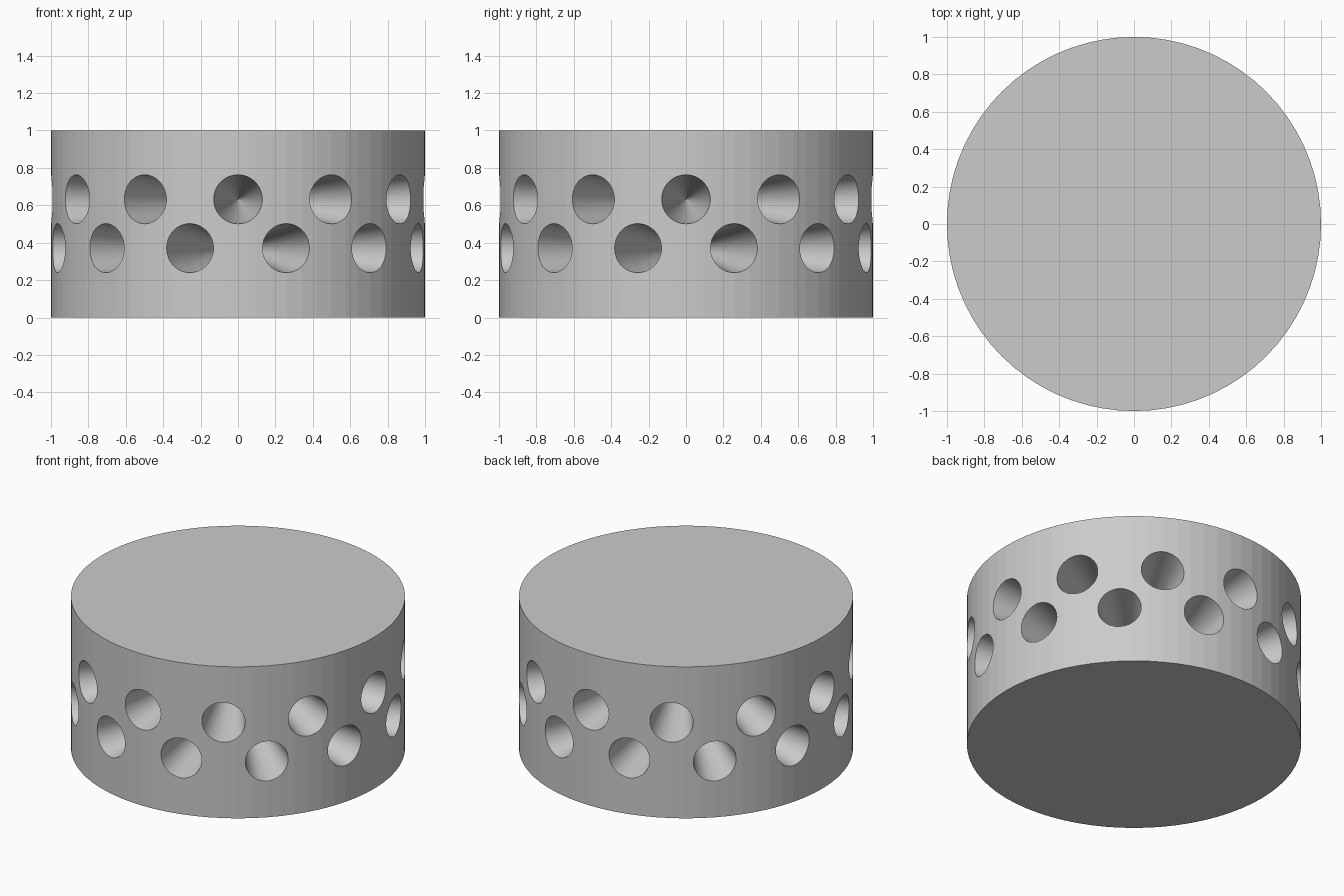
import bpy, bmesh, math
from mathutils import Matrix

old = bpy.data.objects.get("Cube")
if old:
    bpy.data.objects.remove(old, do_unlink=True)

RADIUS, HEIGHT = 1.0, 1.0
HOLE_RADIUS = 0.131
HOLES_PER_ROW = 12
REACH = 1.1           # cutters start just outside the wall
TIP = 0.005           # cutters end just short of the axis

grey = bpy.data.materials.new("plain grey")
grey.use_nodes = True
colour = (0.6, 0.6, 0.6, 1)
grey.diffuse_color = colour
grey.node_tree.nodes["Principled BSDF"].inputs["Base Color"].default_value = colour


def make_object(name, bm):
    mesh = bpy.data.meshes.new(name)
    bm.to_mesh(mesh)
    bm.free()
    mesh.materials.append(grey)
    obj = bpy.data.objects.new(name, mesh)
    bpy.context.collection.objects.link(obj)
    return obj


# Solid drum
bm = bmesh.new()
bmesh.ops.create_cone(bm, cap_ends=True, segments=72, radius1=RADIUS,
                      radius2=RADIUS, depth=HEIGHT,
                      matrix=Matrix.Translation((0, 0, HEIGHT / 2)))
drum = make_object("drum", bm)

# Tapered holes pointing at the axis, in two staggered rows
bm = bmesh.new()
step = 2 * math.pi / HOLES_PER_ROW
for height, offset in ((0.632, 0), (0.371, step / 2)):
    for i in range(HOLES_PER_ROW):
        place = (Matrix.Translation((0, 0, height))
                 @ Matrix.Rotation(i * step + offset, 4, 'Z')
                 @ Matrix.Translation(((REACH + TIP) / 2, 0, 0))
                 @ Matrix.Rotation(-math.pi / 2, 4, 'Y'))
        bmesh.ops.create_cone(bm, cap_ends=True, segments=64,
                              radius1=HOLE_RADIUS * REACH, radius2=0,
                              depth=REACH - TIP, matrix=place)
bmesh.ops.remove_doubles(bm, verts=bm.verts, dist=1e-5)
bmesh.ops.recalc_face_normals(bm, faces=bm.faces)
cutter = make_object("hole_cutter", bm)
cutter.hide_render = True

# Cut the holes
cut = drum.modifiers.new("holes", 'BOOLEAN')
cut.operation = 'DIFFERENCE'
cut.solver = 'EXACT'
cut.object = cutter
bpy.context.view_layer.objects.active = drum
drum.select_set(True)
bpy.ops.object.modifier_apply(modifier=cut.name)
bpy.data.objects.remove(cutter, do_unlink=True)
